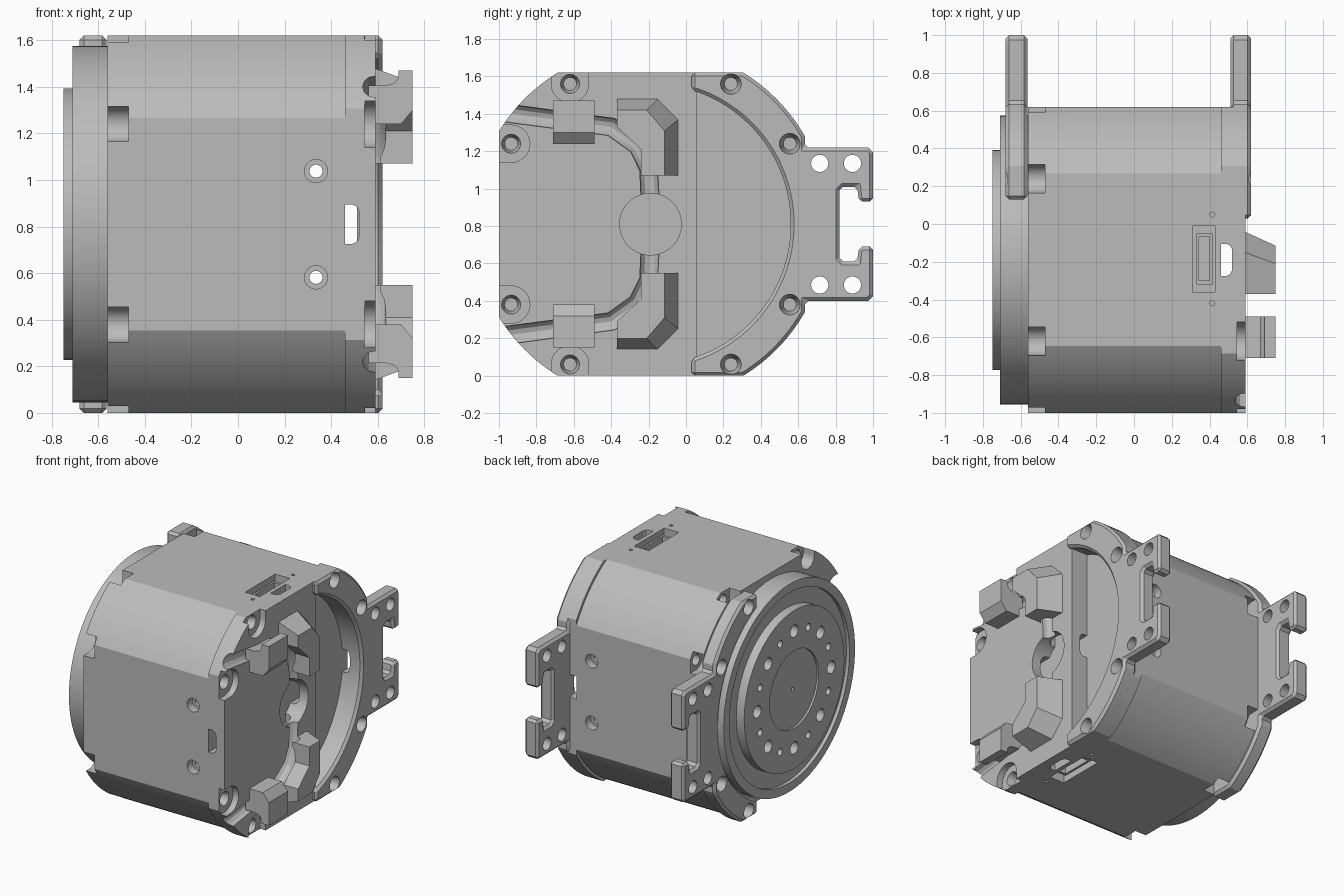
import bpy, bmesh
from math import pi, sin, cos, acos, asin, radians
from mathutils import Vector

if "Cube" in bpy.data.objects:
    bpy.data.objects.remove(bpy.data.objects["Cube"])

metal = bpy.data.materials.new("satin_grey")
metal.use_nodes = True
GREY = (0.5, 0.5, 0.5, 1)
metal.diffuse_color = GREY
metal.node_tree.nodes["Principled BSDF"].inputs["Base Color"].default_value = GREY

CY, CZ, H = -0.19, 0.81, 0.81          # shaft axis and half width of the housing


def activate(ob):
    bpy.ops.object.select_all(action='DESELECT')
    ob.select_set(True)
    bpy.context.view_layer.objects.active = ob


def prism(name, pts, a, b, axis='x', top=None, bevel=0):
    """Extrude (or loft to top) an outline along an axis."""
    place = {'x': lambda p, d: (d, p[0], p[1]),
             'y': lambda p, d: (p[0], d, p[1]),
             'z': lambda p, d: (p[0], p[1], d)}[axis]
    bm = bmesh.new()
    lo = [bm.verts.new(place(p, a)) for p in pts]
    hi = [bm.verts.new(place(p, b)) for p in (top or pts)]
    bm.faces.new(lo)
    bm.faces.new(hi)
    for i in range(len(lo)):
        j = (i + 1) % len(lo)
        bm.faces.new((lo[i], lo[j], hi[j], hi[i]))
    bmesh.ops.recalc_face_normals(bm, faces=bm.faces)
    me = bpy.data.meshes.new(name)
    bm.to_mesh(me)
    bm.free()
    me.materials.append(metal)
    ob = bpy.data.objects.new(name, me)
    bpy.context.collection.objects.link(ob)
    if bevel:
        activate(ob)
        m = ob.modifiers.new("bevel", 'BEVEL')
        m.width, m.segments, m.limit_method, m.angle_limit = bevel, 1, 'ANGLE', radians(50)
        bpy.ops.object.modifier_apply(modifier=m.name)
    return ob


def circle(u, v, r, n=32):
    return [(u + r * cos(2 * pi * i / n), v + r * sin(2 * pi * i / n)) for i in range(n)]


def rod(name, u, v, r, a, b, axis='x', n=32, r2=None):
    return prism(name, circle(u, v, r, n), a, b, axis, circle(u, v, r2, n) if r2 else None)


def rect(u0, u1, v0, v1):
    return [(u0, v0), (u1, v0), (u1, v1), (u0, v1)]


def cut(target, *cutters):
    activate(target)
    for c in cutters:
        c.hide_render = True
        m = target.modifiers.new("cut", 'BOOLEAN')
        m.operation, m.solver, m.object = 'DIFFERENCE', 'EXACT', c
        bpy.ops.object.modifier_apply(modifier=m.name)
        bpy.data.objects.remove(c)


def arc(r, a0, a1, n):
    return [(r * cos(a0 + (a1 - a0) * i / n), r * sin(a0 + (a1 - a0) * i / n)) for i in range(n + 1)]


def housing_outline(r, n=14):
    """Circle trimmed by a square, centred on the shaft."""
    a = acos(H / r)
    return [(CY + y, CZ + z) for q in range(4)
            for y, z in arc(r, q * pi / 2 + a, (q + 1) * pi / 2 - a, n)]


def plate_outline(inner, ymin, tab):
    """C shaped flange, optionally with a forked mounting tab."""
    d, r = ymin - CY, 0.95
    half = arc(inner, 0.03, acos(d / inner), 28) + [(d, H)]
    end = asin(0.47 / r) if tab else acos(H / r)
    half += arc(r, asin(H / r), end, 12)
    if tab:
        half += [(0.825, 0.41), (1.165, 0.41), (1.19, 0.385), (1.19, 0.12), (1.115, 0.12),
                 (1.105, 0.2), (1.03, 0.2), (1.01, 0.18)]
    pts = half + [(y, -z) for y, z in reversed(half)]
    return [(CY + y, CZ + z) for y, z in pts]


# Screw positions around the shaft
front_screws = [(CY - y, CZ + s * z) for s in (1, -1) for y, z in ((0.43, 0.75), (0.745, 0.43))]
rear_screws = [(2 * CY - y, z) for y, z in front_screws]

# Main housing
body = prism("housing", housing_outline(0.93), -0.56, 0.46)
for y, z in front_screws + rear_screws:
    dy, dz = y - CY, z - CZ
    oy, oz = (0.2 if dy > 0 else -0.2, 0) if abs(dy) > abs(dz) else (0, 0.2 if dz > 0 else -0.2)
    w = 0.075
    # Counterbore open to the nearest side
    box = (rect(min(y, y + oy), max(y, y + oy), z - w, z + w) if oy
           else rect(y - w, y + w, min(z, z + oz), max(z, z + oz)))
    cut(body, prism("notch", box, -0.6, -0.47), rod("seat", y, z, w, -0.6, -0.471),
        rod("screw_hole", y, z, 0.04, -0.6, -0.4, n=20))

# Countersunk cross holes through the housing
for z in (CZ + 0.228, CZ - 0.228):
    cut(body, rod("cross_hole", 0.335, z, 0.028, -1.2, 0.8, 'y', 24),
        rod("front_sink", 0.335, z, 0.05, -1.05, -0.94, 'y', 24),
        rod("back_sink", 0.335, z, 0.05, 0.56, 0.7, 'y', 24))

# Connector pockets on top and bottom
for label, s in (("top", 1), ("bottom", -1)):
    face = CZ + s * H
    cut(body, prism("pocket", rect(0.31, 0.43, -0.36, -0.01), face - s * 0.12, face + s * 0.1, 'z'),
        *[rod("pin_hole", 0.415, y, 0.013, face - s * 0.2, face + s * 0.1, 'z', 12)
          for y in (0.05, -0.42)])
    socket = prism(label + "_socket", rect(0.33, 0.415, -0.32, -0.05),
                   face - s * 0.13, face - s * 0.03, 'z')
    cut(socket, prism("socket_well", rect(0.345, 0.4, -0.3, -0.07), face - s * 0.1, face, 'z'))

# Front part of the end cover
STEP = 0.06
cover = prism("end_cover", [p for p in housing_outline(0.95) if p[0] < STEP][:]
              and [(STEP, CZ + H)] + [p for p in housing_outline(0.95) if p[0] < STEP]
              + [(STEP, CZ - H)], 0.46, 0.59)
slot = [(0.4, -0.085), (0.49, -0.085), (0.51, -0.075), (0.52, -0.055),
        (0.52, 0.055), (0.51, 0.075), (0.49, 0.085), (0.4, 0.085)]
cut(cover, rod("shaft_opening", CY, CZ, 0.165, 0.4, 0.7, n=48),
    prism("side_slot", [(x, CZ + d) for x, d in slot], -1.2, CY, 'y'),
    prism("upright_slot", [(x, CY + d) for x, d in slot], -0.2, 1.8, 'z'),
    prism("rear_slot", [(x, CZ + d) for x, d in slot], CY, 0.3, 'y'))
for y, z in front_screws:
    out = 0.3 if z > CZ else -0.3
    if abs(z - CZ) < 0.6:
        pad = rect(y - 0.3, y, z - 0.1, z + 0.1)
    else:
        pad = rect(y - 0.1, y + 0.1, min(z, z + out), max(z, z + out))
    cut(cover, prism("pad", pad, 0.545, 0.65), rod("pad_end", y, z, 0.1, 0.544, 0.65),
        rod("screw_seat", y, z, 0.035, 0.48, 0.56, n=24, r2=0.055))


def cable_groove(s):
    path = [(-1.08, 0.61), (-0.4, 0.52), (-0.26, 0.42), (-0.2, 0.3), (-0.19, 0.1)]
    cu = bpy.data.curves.new("groove", 'CURVE')
    cu.dimensions, cu.bevel_depth, cu.bevel_resolution, cu.use_fill_caps = '3D', 0.05, 4, True
    sp = cu.splines.new('POLY')
    sp.points.add(len(path) - 1)
    for p, (y, z) in zip(sp.points, path):
        p.co = (0.585, y, CZ + s * z, 1)
    ob = bpy.data.objects.new("groove", cu)
    bpy.context.collection.objects.link(ob)
    activate(ob)
    bpy.ops.object.convert(target='MESH')
    return bpy.context.view_layer.objects.active


# Cable grooves, guards and hooks, mirrored about the shaft
for label, s in (("upper", 1), ("lower", -1)):
    cut(cover, cable_groove(s))
    low = [(-0.37, 0.67), (-0.37, 0.52), (-0.24, 0.4), (-0.24, 0.26),
           (-0.04, 0.26), (-0.04, 0.56), (-0.15, 0.67)]
    high = [(-0.37, 0.61), (-0.37, 0.52), (-0.24, 0.4), (-0.24, 0.26),
            (-0.115, 0.26), (-0.115, 0.5), (-0.21, 0.61)]
    guard = prism(label + "_cable_guard", [(y, CZ + s * z) for y, z in low], 0.585, 0.75,
                  top=[(y, CZ + s * z) for y, z in high])
    cut(guard, cable_groove(s))
    hook = [(0.56, 0.43), (0.7, 0.43), (0.75, 0.49), (0.75, 0.66), (0.69, 0.66),
            (0.69, 0.63), (0.67, 0.605), (0.63, 0.595), (0.56, 0.595)]
    prism(label + "_cable_hook", [(x, CZ + s * z) for x, z in hook], -0.71, -0.49, 'y')

# Mounting plates with forked tabs on both ends
filler = prism("rear_rim", plate_outline(0.75, 0.03, False), 0.46, 0.53)
cut(filler, prism("rim_slot", [(x, CZ + d) for x, d in slot], 0.3, 0.8, 'y'))
right_plate = prism("right_mount_plate", plate_outline(0.75, 0.03, True), 0.51, 0.62, bevel=0.018)
left_plate = prism("left_mount_plate", plate_outline(0.775, 0.13, True), -0.68, -0.565, bevel=0.018)
for plate, inner, outer in ((right_plate, 0.53, 0.63), (left_plate, -0.59, -0.69)):
    cut(plate, *[rod("tab_hole", y, CZ + s * 0.325, 0.046, inner - 0.2, inner + 0.2)
                 for s in (1, -1) for y in (0.715, 0.89)])
    cut(plate, *[rod("screw_seat", y, z, 0.035, inner, outer, n=24, r2=0.058)
                 for y, z in rear_screws])

# Output flange and drilled hub
flange = rod("output_flange", CY, CZ, 0.765, -0.71, -0.55, n=96)
groove = rod("flange_groove", CY, CZ, 0.7, -0.73, -0.685, n=96)
cut(flange, groove)
hub = rod("output_hub", CY, CZ, 0.583, -0.75, -0.68, n=96)
for i in range(16):
    a = i * pi / 8
    cut(hub, rod("bolt_hole", CY + 0.43 * cos(a), CZ + 0.43 * sin(a),
                 0.026 if i % 2 else 0.045, -0.8, -0.69, n=24))
cut(hub, rod("hub_recess", CY, CZ, 0.285, -0.8, -0.735, n=64))
cut(hub, rod("centre_mark", CY, CZ, 0.012, -0.8, -0.7, n=12))

# Smooth round walls, keep machined edges crisp
for ob in bpy.context.scene.objects:
    if ob.type == 'MESH':
        activate(ob)
        bpy.ops.object.shade_smooth_by_angle(angle=radians(25))
